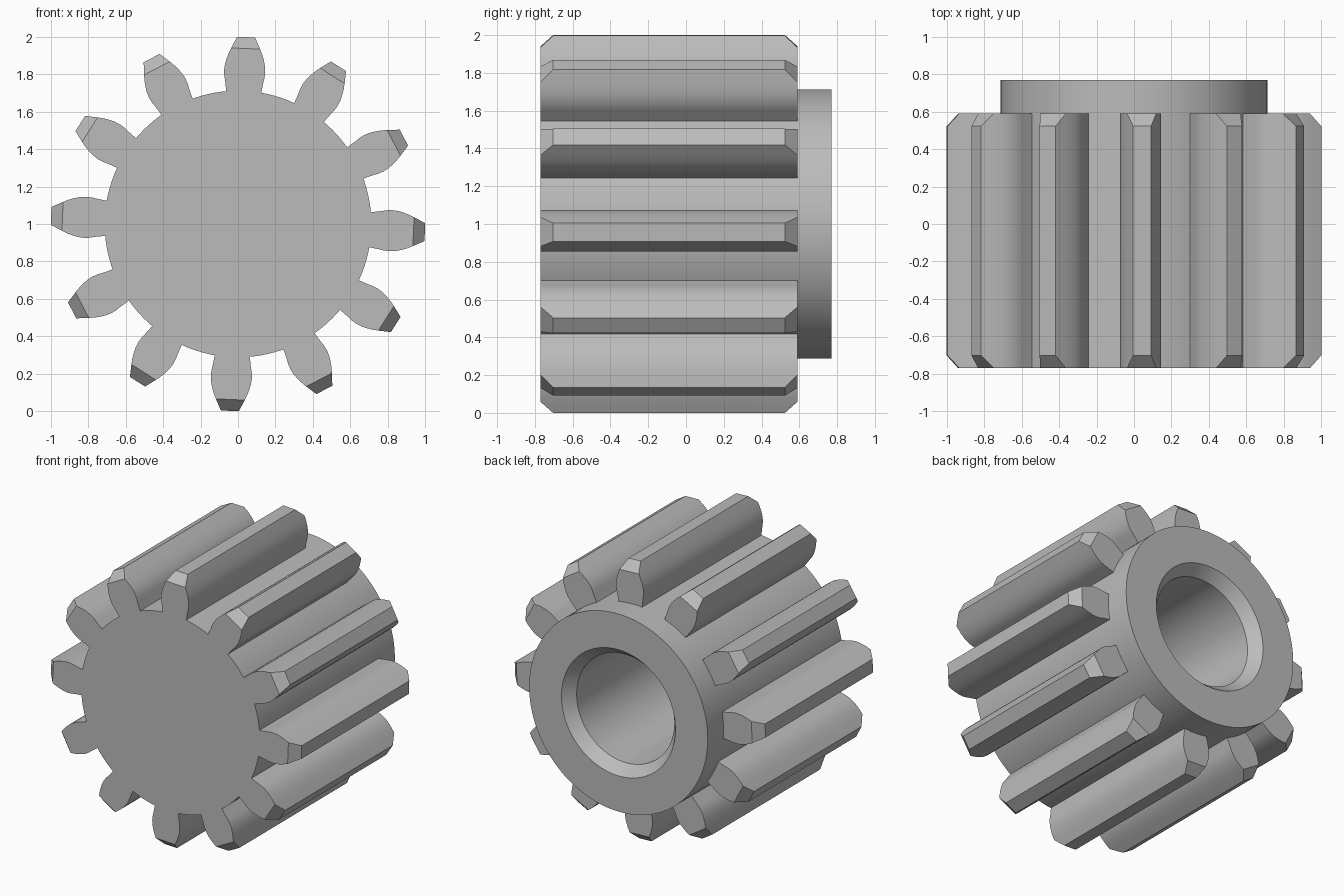
import bpy, bmesh, math
from mathutils import Matrix, Vector

cube = bpy.data.objects.get("Cube")
if cube:
    bpy.data.objects.remove(cube)

FRONT, TOOTH_BACK, HUB_BACK = -0.77, 0.59, 0.77
ROOT, TIP, TEETH = 0.713, 1.0, 12
CENTRE = Matrix.Translation((0, 0, 1))

steel = bpy.data.materials.new("grey_steel")
steel.use_nodes = True
grey = (0.5, 0.5, 0.5, 1)
steel.diffuse_color = grey
steel.node_tree.nodes["Principled BSDF"].inputs["Base Color"].default_value = grey


def finish(bm, name, angle):
    """Turn a bmesh into a shaded object."""
    bmesh.ops.recalc_face_normals(bm, faces=bm.faces)
    mesh = bpy.data.meshes.new(name)
    bm.to_mesh(mesh)
    bm.free()
    mesh.materials.append(steel)
    obj = bpy.data.objects.new(name, mesh)
    bpy.context.collection.objects.link(obj)
    bpy.ops.object.select_all(action="DESELECT")
    obj.select_set(True)
    bpy.context.view_layer.objects.active = obj
    bpy.ops.object.shade_smooth_by_angle(angle=math.radians(angle))
    return obj


# Core and hub with a chamfered blind bore, turned around the y axis
bm = bmesh.new()
profile = [(0, FRONT), (ROOT, FRONT), (ROOT, HUB_BACK), (0.455, HUB_BACK),
           (0.39, HUB_BACK - 0.08), (0.39, -0.6), (0, -0.6)]
verts = [bm.verts.new((r, y, 0)) for r, y in profile]
edges = [bm.edges.new(pair) for pair in zip(verts, verts[1:])]
bmesh.ops.spin(bm, geom=verts + edges, cent=(0, 0, 0), axis=(0, 1, 0),
               angle=math.tau, steps=96)
bmesh.ops.remove_doubles(bm, verts=bm.verts, dist=0.0001)
bm.transform(CENTRE)
finish(bm, "core_with_bored_hub", 30)

# One tooth pointing up: half width against radius
flank = [(0.094, 0.706), (0.102, 0.76), (0.108, 0.79), (0.11, 0.82),
         (0.107, 0.85), (0.1, 0.88), (0.09, 0.91), (0.077, 0.94), (0.048, TIP)]
outline = flank + [(-w, r) for w, r in reversed(flank)]


def add_tooth(index):
    bm = bmesh.new()
    face = bm.faces.new([bm.verts.new((x, FRONT, z)) for x, z in outline])
    extruded = bmesh.ops.extrude_face_region(bm, geom=[face])["geom"]
    moved = [v for v in extruded if isinstance(v, bmesh.types.BMVert)]
    bmesh.ops.translate(bm, verts=moved, vec=(0, TOOTH_BACK - FRONT, 0))
    # Chamfer both ends of the tip
    for end, side in ((FRONT, -1), (TOOTH_BACK, 1)):
        cut = bmesh.ops.bisect_plane(
            bm, geom=bm.verts[:] + bm.edges[:] + bm.faces[:], dist=0.00001,
            plane_co=(0, end, 0.939), plane_no=Vector((0, side, 1.1)).normalized(),
            clear_outer=True)["geom_cut"]
        rim = [e for e in cut if isinstance(e, bmesh.types.BMEdge)]
        bmesh.ops.holes_fill(bm, edges=rim, sides=0)
    turn = math.radians(2.5) + index * math.tau / TEETH
    bm.transform(CENTRE @ Matrix.Rotation(turn, 4, "Y"))
    finish(bm, f"tooth_{index + 1}", 20)


for i in range(TEETH):
    add_tooth(i)
